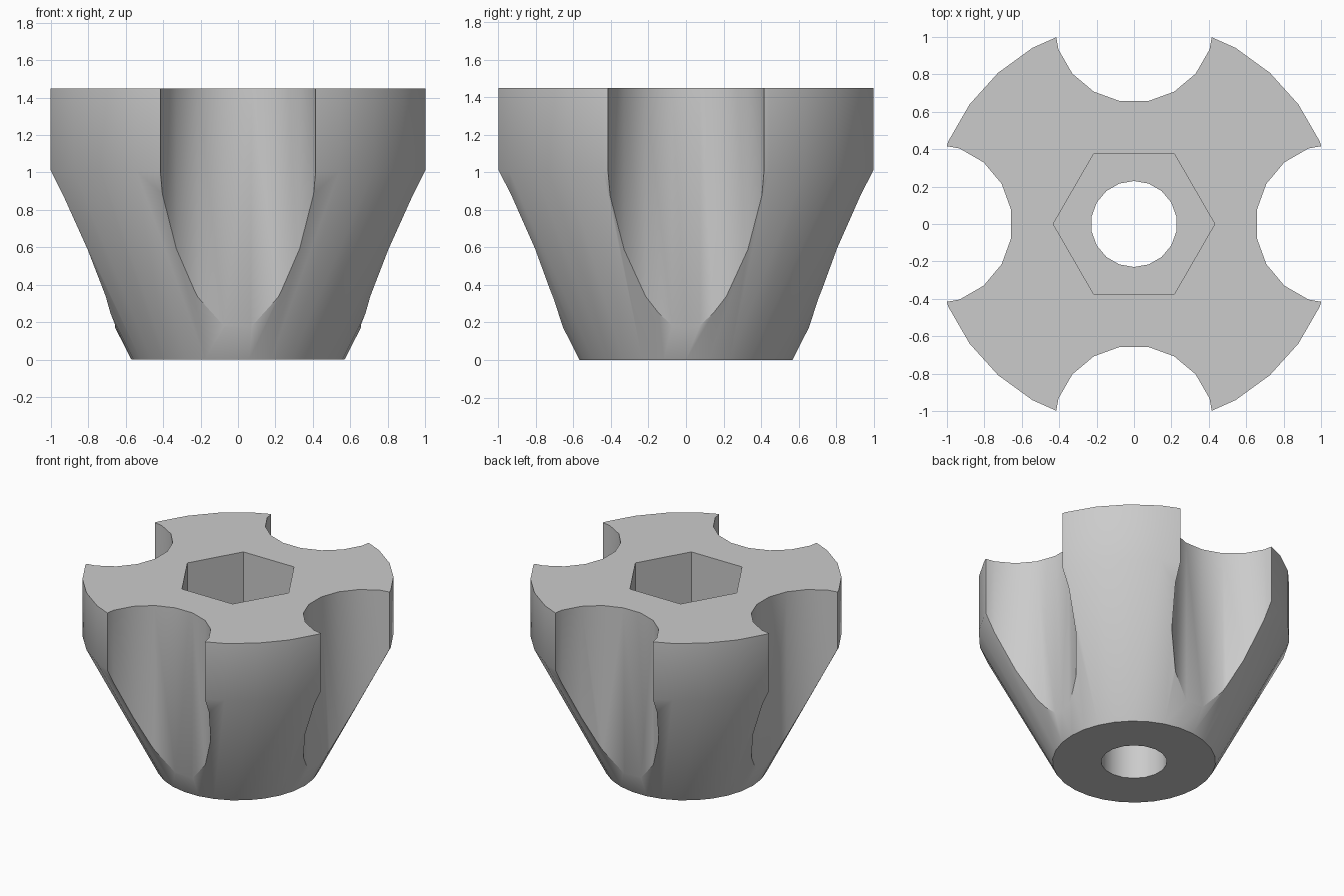
import bpy
import bmesh
from math import radians, sin, cos, pi

cube = bpy.data.objects.get("Cube")
if cube:
    bpy.data.objects.remove(cube, do_unlink=True)

HEIGHT = 1.45
grey = bpy.data.materials.new("plain grey")
grey.use_nodes = True
colour = (0.6, 0.6, 0.6, 1)
grey.diffuse_color = colour
grey.node_tree.nodes["Principled BSDF"].inputs["Base Color"].default_value = colour


def stacked_rings(name, sides, rings, centre=(0, 0), turn=0):
    """Closed solid through regular polygons given as (radius, z)."""
    bm = bmesh.new()
    loops = []
    for radius, z in rings:
        angles = [radians(turn) + 2 * pi * i / sides for i in range(sides)]
        loops.append([bm.verts.new((centre[0] + radius * cos(a),
                                    centre[1] + radius * sin(a), z)) for a in angles])
    for low, high in zip(loops, loops[1:]):
        for i in range(sides):
            j = (i + 1) % sides
            bm.faces.new((low[i], low[j], high[j], high[i]))
    bm.faces.new(loops[0][::-1])
    bm.faces.new(loops[-1])
    mesh = bpy.data.meshes.new(name)
    bm.to_mesh(mesh)
    bm.free()
    mesh.materials.append(grey)
    obj = bpy.data.objects.new(name, mesh)
    bpy.context.collection.objects.link(obj)
    return obj


# Knob body: a cone that turns into a cylinder
knob = stacked_rings("knob_body", 30, [(0.57, 0), (1.087, 1.01), (1.087, HEIGHT)])

# Four finger grooves
cutters = []
for k in range(4):
    a = k * pi / 2
    cutters.append(stacked_rings("finger_groove_cutter", 18, [(0.43, -0.1), (0.43, HEIGHT + 0.1)],
                                 (1.08 * cos(a), 1.08 * sin(a)), 90 * k + 10))

# Hexagonal nut pocket and bolt hole
cutters.append(stacked_rings("nut_pocket_cutter", 6, [(0.432, 0.87), (0.432, HEIGHT + 0.1)]))
cutters.append(stacked_rings("bolt_hole_cutter", 18, [(0.23, -0.1), (0.23, HEIGHT + 0.2)], turn=10))

bpy.ops.object.select_all(action="DESELECT")
bpy.context.view_layer.objects.active = knob
knob.select_set(True)
for cutter in cutters:
    cutter.hide_render = True
    cut = knob.modifiers.new("cut", "BOOLEAN")
    cut.operation = "DIFFERENCE"
    cut.solver = "EXACT"
    cut.object = cutter
    bpy.ops.object.modifier_apply(modifier=cut.name)
    bpy.data.objects.remove(cutter, do_unlink=True)

bpy.ops.object.shade_smooth_by_angle(angle=radians(30))
